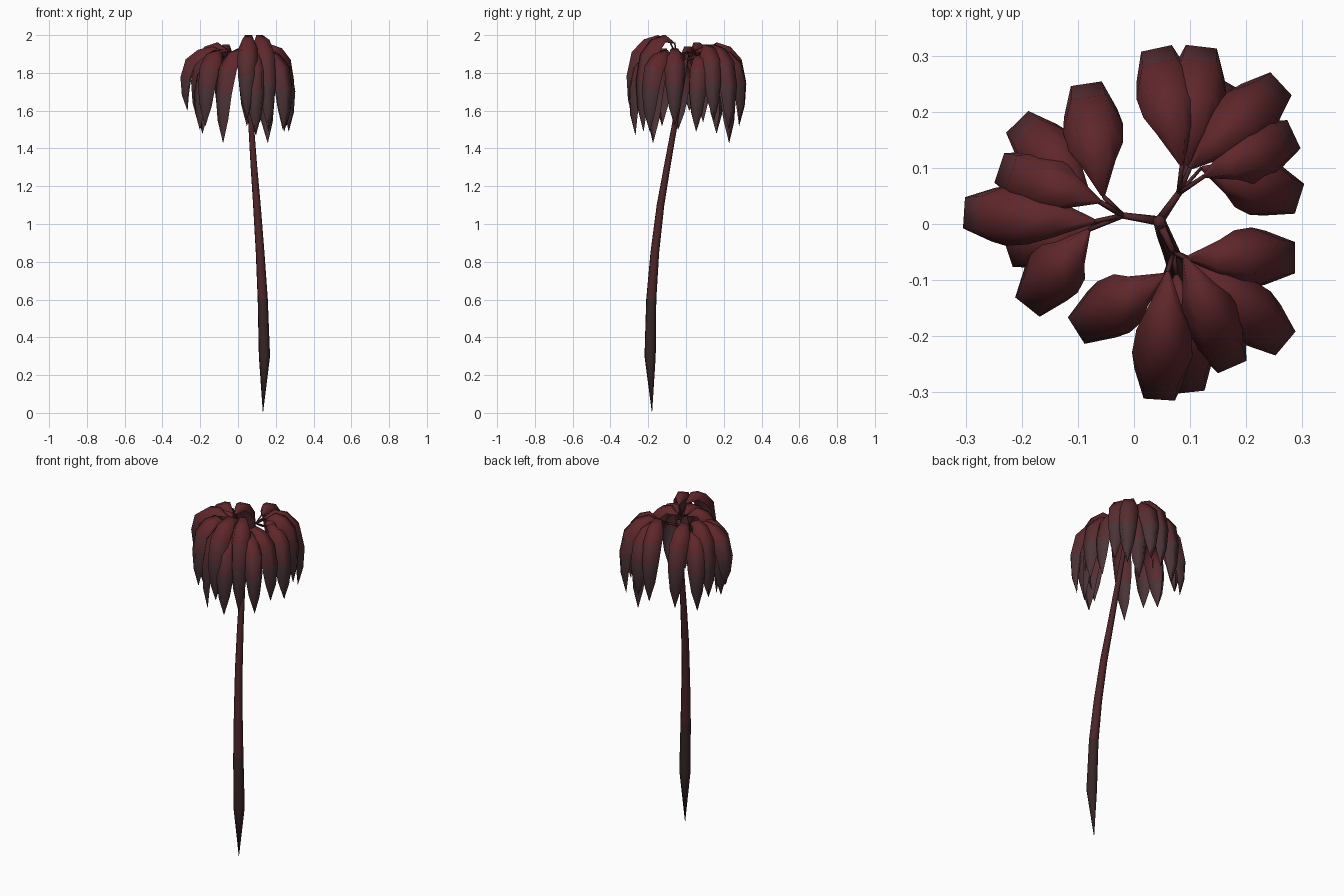
import bpy, bmesh, math
from mathutils import Vector

if "Cube" in bpy.data.objects:
    bpy.data.objects.remove(bpy.data.objects["Cube"])


def material(name, rgb):
    m = bpy.data.materials.new(name)
    m.diffuse_color = (*rgb, 1)
    m.use_nodes = True
    m.node_tree.nodes["Principled BSDF"].inputs["Base Color"].default_value = m.diffuse_color
    return m


LEAF = material("leaf_red", (0.115, 0.02, 0.024))
MID = material("leaf_mid", (0.095, 0.026, 0.03))
TIP = material("leaf_tip", (0.07, 0.034, 0.038))
BARK = material("bark_red", (0.07, 0.018, 0.021))
ROOT = material("bark_dark", (0.038, 0.019, 0.019))


def finish(name, bm, mats):
    me = bpy.data.meshes.new(name)
    bm.normal_update()
    bm.to_mesh(me)
    bm.free()
    for m in mats:
        me.materials.append(m)
    ob = bpy.data.objects.new(name, me)
    bpy.context.collection.objects.link(ob)
    for p in me.polygons:
        p.use_smooth = True
    return ob


def tube(name, path, radii, sides=6, dark_below=-1):
    bm = bmesh.new()
    pts = [Vector(p) for p in path]
    rings = []
    for i, p in enumerate(pts):
        d = (pts[min(i + 1, len(pts) - 1)] - pts[max(i - 1, 0)]).normalized()
        a = d.cross(Vector((0.3, 1, 0.1))).normalized()
        b = d.cross(a)
        rings.append([bm.verts.new(p + radii[i] * (a * math.cos(t) + b * math.sin(t)))
                      for t in (2 * math.pi * k / sides for k in range(sides))])
    for i in range(len(rings) - 1):
        for k in range(sides):
            n = (k + 1) % sides
            f = bm.faces.new((rings[i][k], rings[i][n], rings[i + 1][n], rings[i + 1][k]))
            f.material_index = int(pts[i].z < dark_below)
    bm.faces.new(rings[-1])
    bm.faces.new(rings[0][::-1])
    bmesh.ops.remove_doubles(bm, verts=bm.verts, dist=0.0002)
    bmesh.ops.recalc_face_normals(bm, faces=bm.faces)
    return finish(name, bm, [BARK, ROOT])


# reach fraction, drop fraction, half width along a drooping leaf
PROFILE = [(0, .08, .005), (.28, 0, .032), (.6, .05, .049), (.88, .2, .054),
           (1, .48, .048), (.97, .76, .032), (.85, 1, .001)]
# channel section: sideways and inward, as fractions of the half width
SECTION = [(-1, 1.1), (-.58, 0), (.58, 0), (1, 1.1)]


def leaf(name, base, end, top, tip):
    bm = bmesh.new()
    base, end = Vector((*base, 0)), Vector((*end, 0))
    out = (end - base).normalized()
    side = Vector((-out.y, out.x, 0))
    mid = [base.lerp(end, r) + Vector((0, 0, top - d * (top - tip))) for r, d, w in PROFILE]
    rows = []
    for i, p in enumerate(mid):
        w = PROFILE[i][2]
        along = (mid[min(i + 1, len(mid) - 1)] - mid[max(i - 1, 0)]).normalized()
        inward = along.cross(side).normalized()
        if inward.dot(Vector((-out.x, -out.y, -1))) < 0:
            inward = -inward
        rows.append([bm.verts.new(p + side * w * u + inward * w * v) for u, v in SECTION])
    for i in range(len(rows) - 1):
        for k in range(len(SECTION) - 1):
            f = bm.faces.new((rows[i][k], rows[i + 1][k], rows[i + 1][k + 1], rows[i][k + 1]))
            f.material_index = max(0, min(i - 2, 2))
    return finish(name, bm, [LEAF, MID, TIP])


# trunk: bent spindle with a pointed foot
tube("trunk",
     [(.132, -.18, 0), (.14, -.19, .3), (.131, -.184, .6), (.117, -.165, .85), (.1, -.135, 1.1),
      (.083, -.097, 1.32), (.066, -.05, 1.58), (.052, -.015, 1.78), (.045, .005, 1.9)],
     [.0005, .031, .028, .024, .021, .018, .015, .013, .011], 8, .5)

# three crowns: fork point, then leaves (base, outer end, top z, tip z)
CROWNS = {
    "left": ((-.02, .015), [
        ((-.055, .05), (-.085, .25), 1.95, 1.49),
        ((-.06, .04), (-.24, .10), 1.96, 1.54),
        ((-.07, .005), (-.303, .02), 1.94, 1.60),
        ((-.08, -.01), (-.19, -.148), 1.92, 1.52),
        ((-.08, .05), (-.208, .182), 1.91, 1.48),
        ((-.075, .0), (-.225, -.05), 1.86, 1.50)]),
    "back": ((.08, .055), [
        ((.085, .105), (.04, .313), 1.96, 1.52),
        ((.095, .105), (.12, .316), 1.93, 1.54),
        ((.1, .10), (.262, .25), 1.95, 1.50),
        ((.125, .085), (.285, .16), 1.95, 1.55),
        ((.12, .10), (.295, .045), 1.90, 1.49),
        ((.09, .11), (.17, .25), 1.89, 1.43)]),
    "front": ((.07, -.05), [
        ((.055, -.09), (-.103, -.19), 1.93, 1.43),
        ((.06, -.085), (.045, -.313), 2.0, 1.55),
        ((.09, -.06), (.175, -.255), 2.0, 1.49),
        ((.095, -.06), (.287, -.06), 1.93, 1.52),
        ((.1, -.07), (.27, -.213), 1.92, 1.49),
        ((.075, -.09), (.098, -.3), 1.92, 1.47)]),
}
for crown, (fork, leaves) in CROWNS.items():
    # main branch from the trunk top to the fork
    tube(crown + "_branch", [(.045, .005, 1.87), (*fork, 1.89)], [.009, .006], 5)
    for i, (base, end, top, tip) in enumerate(leaves):
        stem_end = Vector((*base, top - .08 * (top - tip)))
        tube(f"{crown}_stem_{i}", [(*fork, 1.89), stem_end], [.005, .004], 4)
        leaf(f"{crown}_leaf_{i}", base, end, top, tip)
